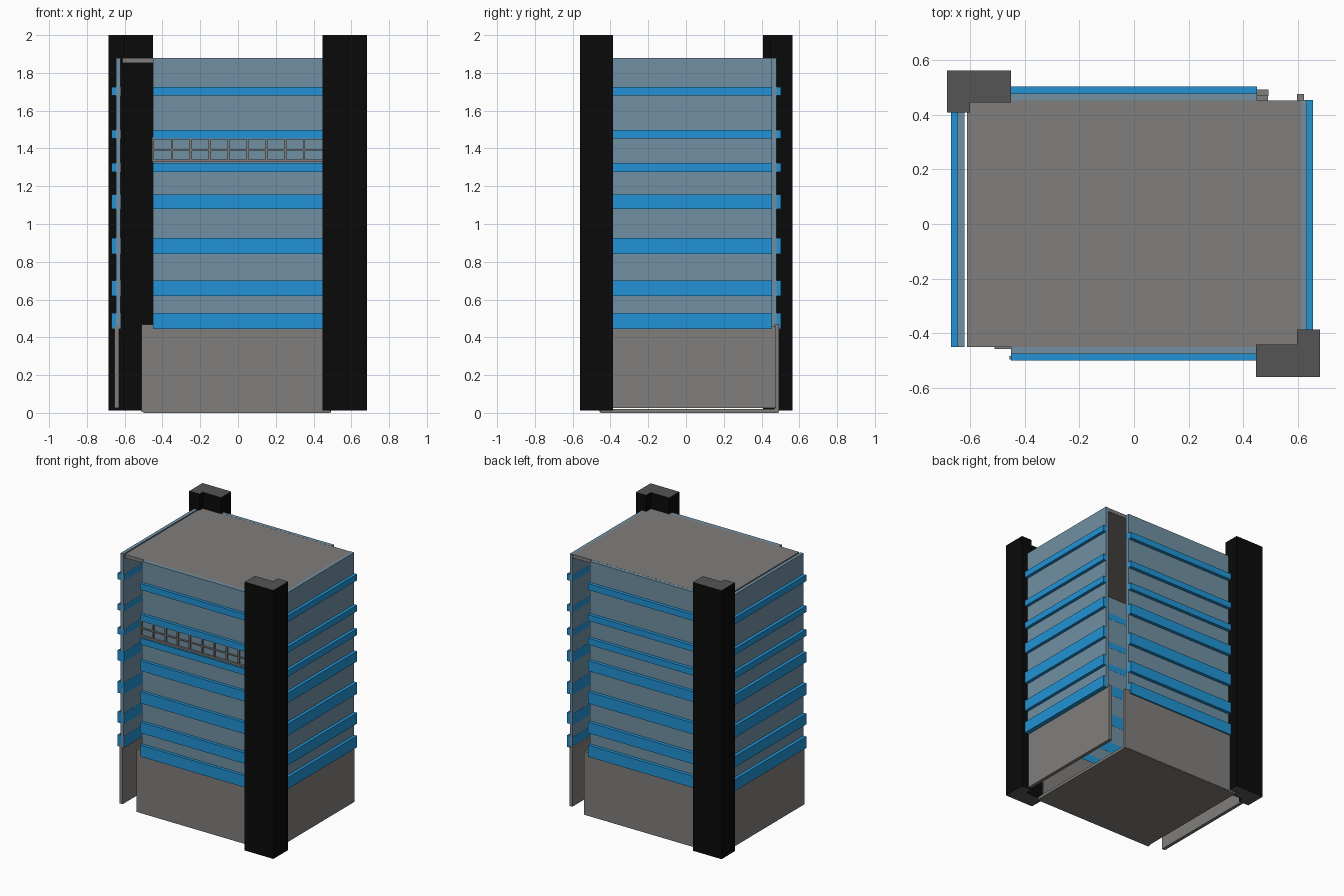
import bpy, bmesh

if "Cube" in bpy.data.objects:
    bpy.data.objects.remove(bpy.data.objects["Cube"])


def material(name, r, g, b):
    m = bpy.data.materials.new(name)
    m.diffuse_color = (r, g, b, 1)
    m.use_nodes = True
    m.node_tree.nodes["Principled BSDF"].inputs["Base Color"].default_value = m.diffuse_color
    return m


CONCRETE = material("warm_grey_concrete", 0.22, 0.21, 0.20)
GLASS = material("blue_grey_glass", 0.165, 0.28, 0.37)
BLUE = material("bright_blue_band", 0.015, 0.29, 0.66)
BLACK = material("black_cladding", 0.003, 0.003, 0.003)
DARK = material("dark_grey_cap", 0.09, 0.09, 0.09)


def finish(name, bm, *mats):
    bmesh.ops.recalc_face_normals(bm, faces=bm.faces[:])
    me = bpy.data.meshes.new(name)
    bm.to_mesh(me)
    bm.free()
    for m in mats:
        me.materials.append(m)
    ob = bpy.data.objects.new(name, me)
    bpy.context.collection.objects.link(ob)
    return ob


def add_box(bm, x, y, z):
    verts = bmesh.ops.create_cube(bm, size=1)["verts"]
    for v in verts:
        for i, (lo, hi) in enumerate((x, y, z)):
            v.co[i] = hi if v.co[i] > 0 else lo


def box(name, x, y, z, mat):
    bm = bmesh.new()
    add_box(bm, x, y, z)
    return finish(name, bm, mat)


# L-shaped corner towers: black sides, dark grey ends
def tower(name, outline, z0, z1):
    bm = bmesh.new()
    base = bm.faces.new([bm.verts.new((x, y, z0)) for x, y in outline])
    top = bmesh.ops.extrude_face_region(bm, geom=[base], use_keep_orig=True)["geom"]
    for v in top:
        if isinstance(v, bmesh.types.BMVert):
            v.co.z = z1
    bm.normal_update()
    for f in bm.faces:
        f.material_index = 1 if abs(f.normal.z) > 0.5 else 0
    finish(name, bm, BLACK, DARK)


corner = [(0.447, -0.56), (0.682, -0.56), (0.682, -0.387), (0.597, -0.387),
          (0.597, -0.442), (0.447, -0.442)]
tower("front_right_tower", corner, 0.013, 2.0)
tower("back_left_tower", [(-x - 0.003, -y + 0.003 if y < -0.4 else 0.408) for x, y in
                          corner], 0.013, 2.0)

# Roof and floor slabs
box("roof_slab", (-0.612, 0.612), (-0.45, 0.452), (1.853, 1.88), CONCRETE)
box("floor_slab", (-0.50, 0.49), (-0.452, 0.49), (0.0, 0.02), CONCRETE)

# Ground-floor walls
box("front_base_wall", (-0.51, 0.45), (-0.457, -0.432), (0.004, 0.467), CONCRETE)
box("back_base_wall", (-0.45, 0.492), (0.468, 0.492), (0.004, 0.47), CONCRETE)
box("left_base_wall", (-0.655, -0.63), (-0.45, 0.41), (0.025, 0.46), CONCRETE)
box("right_base_wall", (0.597, 0.622), (-0.39, 0.476), (0.025, 0.46), CONCRETE)

# Facades: thin glass sheet, crossed by protruding bands
BANDS = [(0.445, 0.53), (0.62, 0.70), (0.84, 0.925), (1.08, 1.155),
         (1.275, 1.322), (1.452, 1.497), (1.68, 1.726)]
FACADES = {  # name: glass x, glass y, band x, band y
    "front": ((-0.45, 0.45), (-0.477, -0.45), (-0.45, 0.45), (-0.50, -0.449)),
    "back": ((-0.45, 0.45), (0.453, 0.478), (-0.45, 0.45), (0.452, 0.503)),
    "left": ((-0.646, -0.621), (-0.45, 0.41), (-0.67, -0.62), (-0.45, 0.41)),
    "right": ((0.61, 0.633), (-0.388, 0.455), (0.609, 0.656), (-0.388, 0.455)),
}
for side, (gx, gy, bx, by) in FACADES.items():
    box(side + "_glass", gx, gy, (0.45, 1.88), GLASS)
    bm = bmesh.new()
    for z in BANDS:
        add_box(bm, bx, by, z)
    finish(side + "_bands", bm, BLUE)

# Balcony railing between two front bands
bm = bmesh.new()
for z, h in ((1.334, 0.007), (1.393, 0.003), (1.454, 0.007)):
    add_box(bm, (-0.455, 0.447), (-0.497, -0.483), (z - h, z + h))
for i in range(9):
    x = -0.45 + 0.1 * i
    add_box(bm, (x - 0.006, x + 0.006), (-0.496, -0.484), (1.33, 1.458))
finish("front_railing", bm, CONCRETE)
